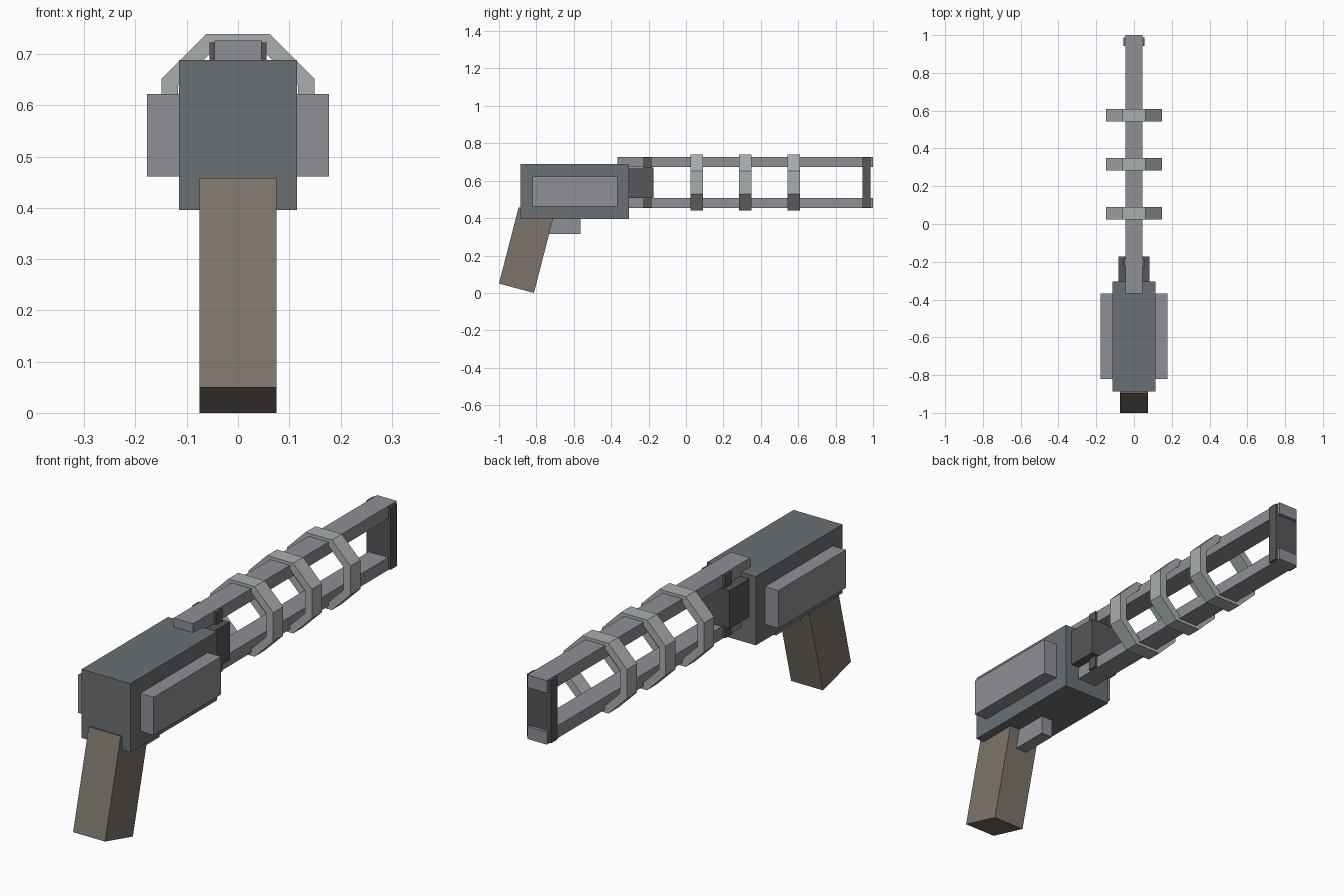
import bpy, bmesh, math

if "Cube" in bpy.data.objects:
    bpy.data.objects.remove(bpy.data.objects["Cube"])


def material(name, rgb):
    m = bpy.data.materials.new(name)
    m.diffuse_color = (*rgb, 1)
    m.use_nodes = True
    m.node_tree.nodes["Principled BSDF"].inputs["Base Color"].default_value = m.diffuse_color
    return m


BODY = material("gunmetal", (0.15, 0.16, 0.17))
DARK = material("dark_steel", (0.09, 0.095, 0.1))
STEEL = material("steel", (0.27, 0.28, 0.3))
LIGHT = material("light_steel", (0.4, 0.42, 0.43))
GRIP = material("grip_brown", (0.2, 0.175, 0.15))


def finish(name, bm, mat):
    bmesh.ops.recalc_face_normals(bm, faces=bm.faces)
    me = bpy.data.meshes.new(name)
    bm.to_mesh(me)
    bm.free()
    me.materials.append(mat)
    ob = bpy.data.objects.new(name, me)
    bpy.context.collection.objects.link(ob)
    return ob


def box(name, x, y, z, mat):
    """Box from (min, max) ranges on each axis."""
    bm = bmesh.new()
    bmesh.ops.create_cube(bm, size=1)
    for v in bm.verts:
        v.co = [r[0] if c < 0 else r[1] for c, r in zip(v.co, (x, y, z))]
    return finish(name, bm, mat)


def side_prism(name, profile, half_width, mat):
    """Extrude a (y, z) profile across x."""
    bm = bmesh.new()
    face = bm.faces.new([bm.verts.new((-half_width, y, z)) for y, z in profile])
    new = bmesh.ops.extrude_face_region(bm, geom=[face])["geom"]
    bmesh.ops.translate(bm, vec=(2 * half_width, 0, 0),
                        verts=[v for v in new if isinstance(v, bmesh.types.BMVert)])
    return finish(name, bm, mat)


def octagon_ring(name, y, depth, outer, inner, z, mat):
    """Flat-topped octagonal band around the y axis; radii are to the flats."""
    bm = bmesh.new()
    section = [(outer, -depth / 2), (outer, depth / 2), (inner, depth / 2), (inner, -depth / 2)]
    loops = []
    for i in range(8):
        a = math.radians(22.5 + 45 * i)
        k = 1 / math.cos(math.radians(22.5))
        loops.append([bm.verts.new((r * k * math.cos(a), y + d, z + r * k * math.sin(a)))
                      for r, d in section])
    for i in range(8):
        p, q = loops[i], loops[(i + 1) % 8]
        for j in range(4):
            n = (j + 1) % 4
            bm.faces.new((p[j], p[n], q[n], q[j]))
    return finish(name, bm, mat)


AXIS_Z = 0.59

# Receiver, side panels and trigger block
box("receiver", (-0.115, 0.115), (-0.886, -0.305), (0.396, 0.688), BODY)
for side, x in (("left", (-0.178, -0.11)), ("right", (0.11, 0.178))):
    box(f"{side}_side_panel", x, (-0.82, -0.367), (0.461, 0.622), STEEL)
box("trigger_block", (-0.027, 0.027), (-0.74, -0.565), (0.315, 0.40), STEEL)

# Raked grip
side_prism("grip", [(-1.0, 0.05), (-0.813, 0.0), (-0.708, 0.408), (-0.895, 0.458)], 0.075, GRIP)

# Barrel socket
box("barrel_socket", (-0.083, 0.083), (-0.32, -0.173), (0.508, 0.67), DARK)

# Barrel rails, mirrored about the barrel axis
for name, s in (("upper", 1), ("lower", -1)):
    z = sorted((AXIS_Z + s * 0.083, AXIS_Z + s * 0.136))
    box(f"{name}_rail", (-0.046, 0.046), (-0.367, 1.0), z, STEEL)

# Upright plates tying the rails together
for name, y in (("rear", (-0.226, -0.184)), ("muzzle", (0.943, 0.987))):
    box(f"{name}_plate", (-0.056, 0.056), y, (AXIS_Z - 0.133, AXIS_Z + 0.133), DARK)

# Octagonal rings
for i, y in enumerate((0.057, 0.316, 0.575)):
    octagon_ring(f"barrel_ring_{i + 1}", y, 0.067, 0.149, 0.117, AXIS_Z, LIGHT)
